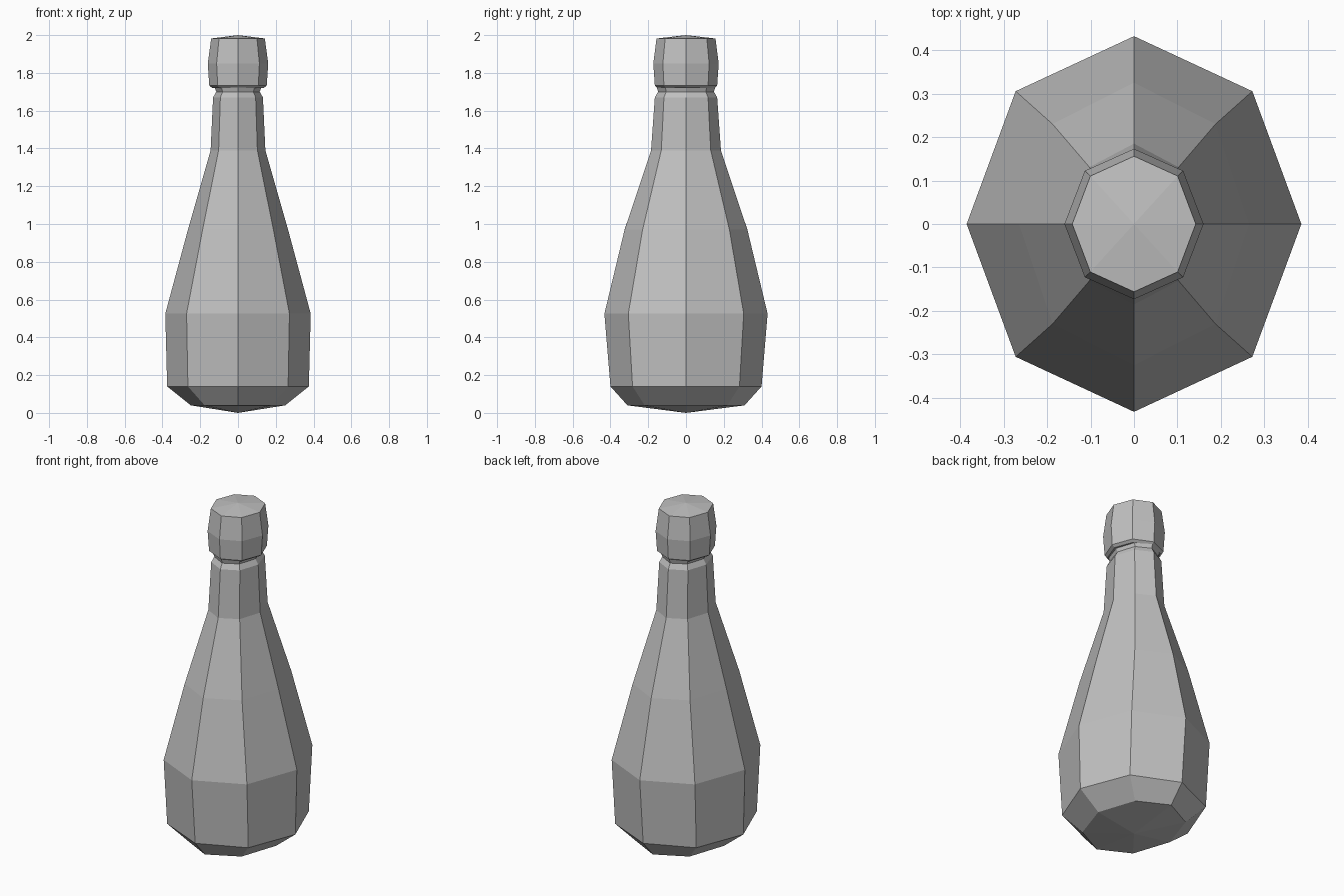
import bpy, bmesh, math

cube = bpy.data.objects.get("Cube")
if cube:
    bpy.data.objects.remove(cube, do_unlink=True)

SIDES = 8

grey = bpy.data.materials.new("plain_grey")
grey.use_nodes = True
colour = (0.53, 0.53, 0.53, 1)
grey.diffuse_color = colour
grey.node_tree.nodes["Principled BSDF"].inputs["Base Color"].default_value = colour


def lathe(name, rings, bottom_z, top_z):
    """Skin oval rings (x radius, y radius, height), closed by a fan at each end."""
    bm = bmesh.new()
    loops = []
    for rx, ry, z in rings:
        angles = [math.tau * i / SIDES for i in range(SIDES)]
        loops.append([bm.verts.new((rx * math.cos(a), ry * math.sin(a), z)) for a in angles])
    low = bm.verts.new((0, 0, bottom_z))
    high = bm.verts.new((0, 0, top_z))
    for i in range(SIDES):
        j = (i + 1) % SIDES
        for a, b in zip(loops, loops[1:]):
            bm.faces.new((a[i], a[j], b[j], b[i]))
        bm.faces.new((low, loops[0][j], loops[0][i]))
        bm.faces.new((high, loops[-1][i], loops[-1][j]))
    bmesh.ops.recalc_face_normals(bm, faces=bm.faces)
    mesh = bpy.data.meshes.new(name)
    bm.to_mesh(mesh)
    bm.free()
    mesh.materials.append(grey)
    obj = bpy.data.objects.new(name, mesh)
    bpy.context.collection.objects.link(obj)
    return obj


# Bottle body: rounded base, belly, shoulder and neck
lathe("bottle_body", [
    (0.25, 0.31, 0.04),
    (0.375, 0.40, 0.14),
    (0.385, 0.432, 0.525),
    (0.265, 0.325, 0.97),
    (0.145, 0.185, 1.39),
    (0.132, 0.165, 1.67),
    (0.115, 0.148, 1.70),
    (0.125, 0.155, 1.725),
], 0.0, 1.73)

# Stopper cap on the neck
lathe("bottle_cap", [
    (0.135, 0.15, 1.72),
    (0.152, 0.165, 1.732),
    (0.16, 0.173, 1.85),
    (0.142, 0.156, 1.982),
], 1.72, 2.0)
